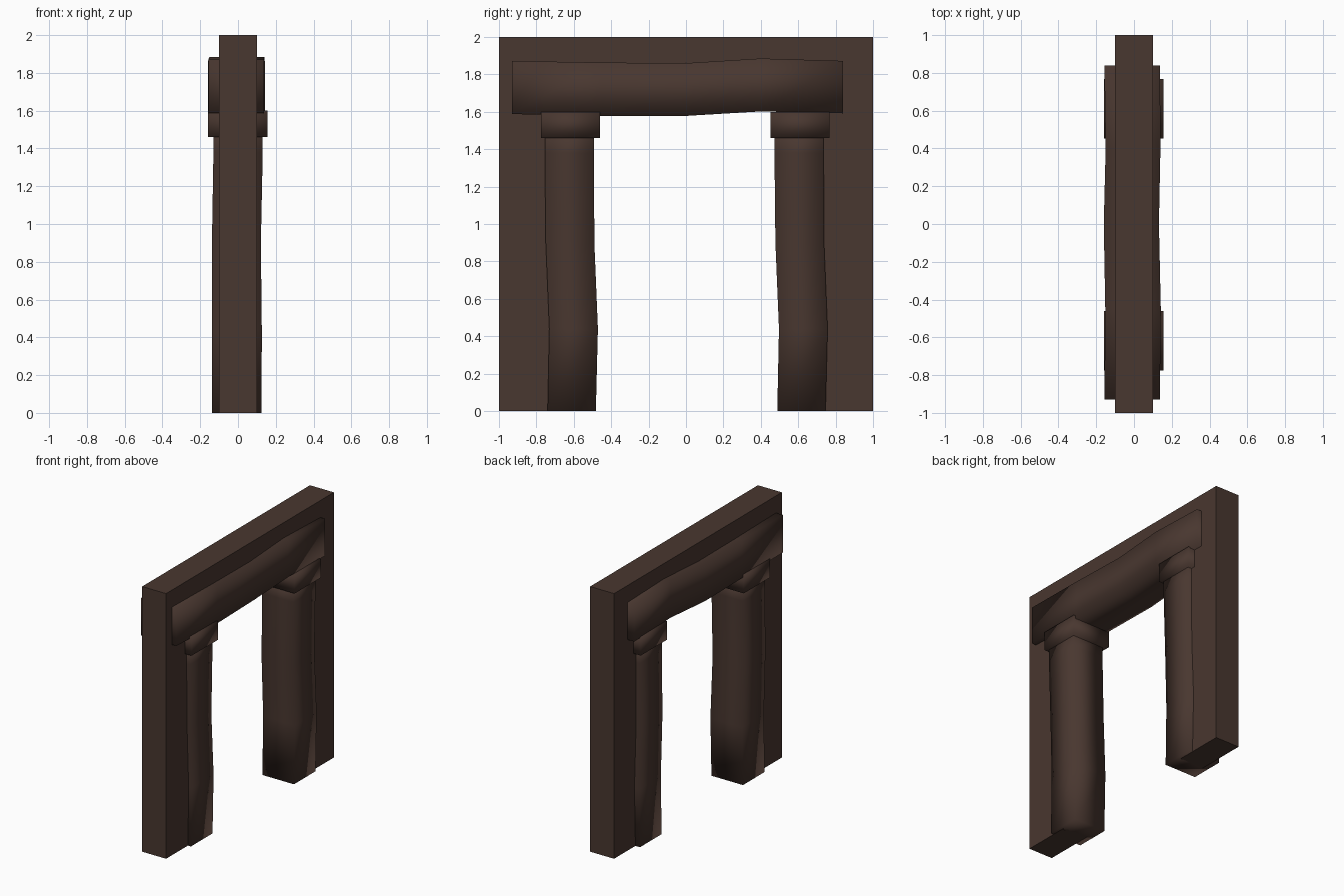
import bpy, bmesh

if "Cube" in bpy.data.objects:
    bpy.data.objects.remove(bpy.data.objects["Cube"])

wood = bpy.data.materials.new("dark brown wood")
wood.diffuse_color = (0.066, 0.038, 0.029, 1)
wood.use_nodes = True
wood.node_tree.nodes["Principled BSDF"].inputs["Base Color"].default_value = wood.diffuse_color


def finish(name, bm, smooth):
    bmesh.ops.recalc_face_normals(bm, faces=bm.faces[:])
    for f in bm.faces:
        f.smooth = smooth
    me = bpy.data.meshes.new(name)
    bm.to_mesh(me)
    bm.free()
    me.materials.append(wood)
    ob = bpy.data.objects.new(name, me)
    bpy.context.collection.objects.link(ob)
    return ob


def loft(name, rings, smooth=True):
    """Closed solid through a list of vertex rings."""
    bm = bmesh.new()
    loops = [[bm.verts.new(p) for p in r] for r in rings]
    n = len(loops[0])
    for a, b in zip(loops, loops[1:]):
        for i in range(n):
            j = (i + 1) % n
            bm.faces.new((a[i], a[j], b[j], b[i]))
    bm.faces.new(loops[0])
    bm.faces.new(loops[-1])
    return finish(name, bm, smooth)


def rect_z(x0, x1, y0, y1, z):
    return [(x0, y0, z), (x1, y0, z), (x1, y1, z), (x0, y1, z)]


def rect_y(x0, x1, z0, z1, y):
    return [(x0, y, z0), (x1, y, z0), (x1, y, z1), (x0, y, z1)]


# Flat outer door frame: an upside-down U extruded in x
outline = [(-1, 0), (-1, 2), (1, 2), (1, 0), (0.62, 0), (0.62, 1.72), (-0.62, 1.72), (-0.62, 0)]
loft("outer_frame", [[(x, y, z) for y, z in outline] for x in (-0.1, 0.1)], False)

# Crooked posts, same shape on both sides, each with a block on top
post = [(-0.138, 0.125, -0.74, -0.482, 0),
        (-0.138, 0.126, -0.731, -0.471, 0.44),
        (-0.138, 0.121, -0.75, -0.49, 0.90),
        (-0.13, 0.131, -0.755, -0.492, 1.38),
        (-0.13, 0.131, -0.755, -0.492, 1.50)]
for side, dy in (("left", 0), ("right", 1.228)):
    loft(side + "_post", [rect_z(a, b, c + dy, d + dy, z) for a, b, c, d, z in post])
    loft(side + "_post_block", [rect_z(-0.16, 0.155, -0.775 + dy, -0.46 + dy, z) for z in (1.46, 1.60)])

# Crooked lintel beam lying across the posts
lintel = [(-0.157, 0.137, 1.588, 1.872, -0.93),
          (-0.152, 0.142, 1.577, 1.863, -0.45),
          (-0.160, 0.132, 1.578, 1.860, 0.0),
          (-0.150, 0.140, 1.602, 1.885, 0.40),
          (-0.157, 0.138, 1.592, 1.872, 0.84)]
loft("lintel_beam", [rect_y(*r) for r in lintel])
